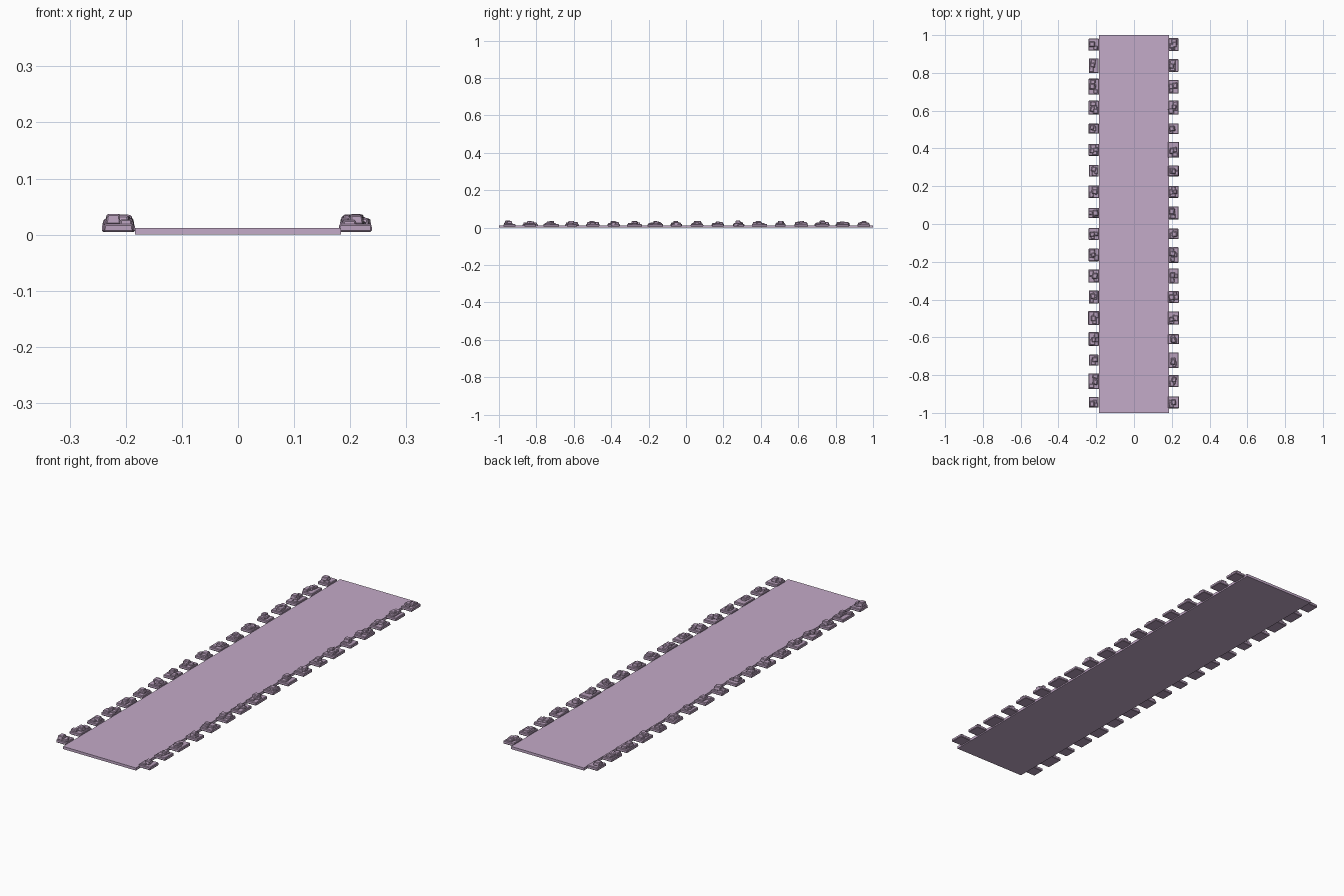
import bpy, bmesh, math, random
from mathutils import Matrix, Vector

if "Cube" in bpy.data.objects:
    bpy.data.objects.remove(bpy.data.objects["Cube"])

random.seed(7)


def material(name, rgb):
    m = bpy.data.materials.new(name)
    m.diffuse_color = (*rgb, 1)
    m.use_nodes = True
    m.node_tree.nodes["Principled BSDF"].inputs["Base Color"].default_value = m.diffuse_color
    return m


path_mat = material("pale mauve", (0.55, 0.405, 0.58))
stone_mat = material("dusty mauve", (0.47, 0.345, 0.49))


def finish(bm, name, mat):
    mesh = bpy.data.meshes.new(name)
    bm.to_mesh(mesh)
    bm.free()
    ob = bpy.data.objects.new(name, mesh)
    bpy.context.collection.objects.link(ob)
    mesh.materials.append(mat)
    return ob


def add_box(bm, centre, size, angle=0.0, taper=1.0):
    """Box with an optional turn about z and a narrowed top."""
    verts = bmesh.ops.create_cube(bm, size=1)["verts"]
    turn = Matrix.Rotation(angle, 3, 'Z')
    for v in verts:
        k = taper if v.co.z > 0 else 1
        p = Vector((v.co.x * size[0] * k, v.co.y * size[1] * k, v.co.z * size[2]))
        v.co = turn @ p + Vector(centre)


# Flat walkway slab
bm = bmesh.new()
add_box(bm, (0, 0, 0.006), (0.368, 2.0, 0.012))
finish(bm, "walkway", path_mat)

# Length of each edging stone along y, from back to front
lengths = {
    "left": [.065, .078, .084, .074, .053, .064, .062, .068, .053,
             .064, .068, .068, .068, .074, .074, .058, .084, .058],
    "right": [.068, .068, .073, .074, .058, .084, .058, .064, .068,
              .056, .084, .080, .064, .070, .053, .084, .064, .064],
}

# Edging: a flat base stone with a few chipped blocks piled on it
for side, x0 in (("left", -0.213), ("right", 0.209)):
    for i, length in enumerate(lengths[side]):
        bm = bmesh.new()
        y = 0.950 - i * 0.1114
        width = random.uniform(0.052, 0.060)
        add_box(bm, (x0, y, 0.012), (width, length, 0.014), 0, 0.97)
        # two or three mid-height blocks
        for k in range(random.choice((2, 3, 3))):
            w = random.uniform(0.020, 0.034)
            d = random.uniform(0.022, 0.036)
            cx = x0 + random.uniform(-1, 1) * (width - w) * 0.52
            cy = y + (k - 1) * (length - d) * 0.42
            top = random.uniform(0.023, 0.030)
            add_box(bm, (cx, cy, (top + 0.010) / 2), (w, d, top - 0.010),
                    random.uniform(-0.12, 0.12), 0.85)
        # cap block
        top = random.uniform(0.030, 0.037)
        add_box(bm, (x0 + random.uniform(-0.010, 0.010),
                     y + random.uniform(-0.009, 0.009), (top + 0.018) / 2),
                (random.uniform(0.022, 0.032), random.uniform(0.024, 0.034), top - 0.018),
                random.uniform(-0.2, 0.2), 0.8)
        stone = finish(bm, f"{side}_edging_stone_{i + 1}", stone_mat)
        bev = stone.modifiers.new("worn edges", 'BEVEL')
        bev.width = 0.0025
        bev.segments = 1
